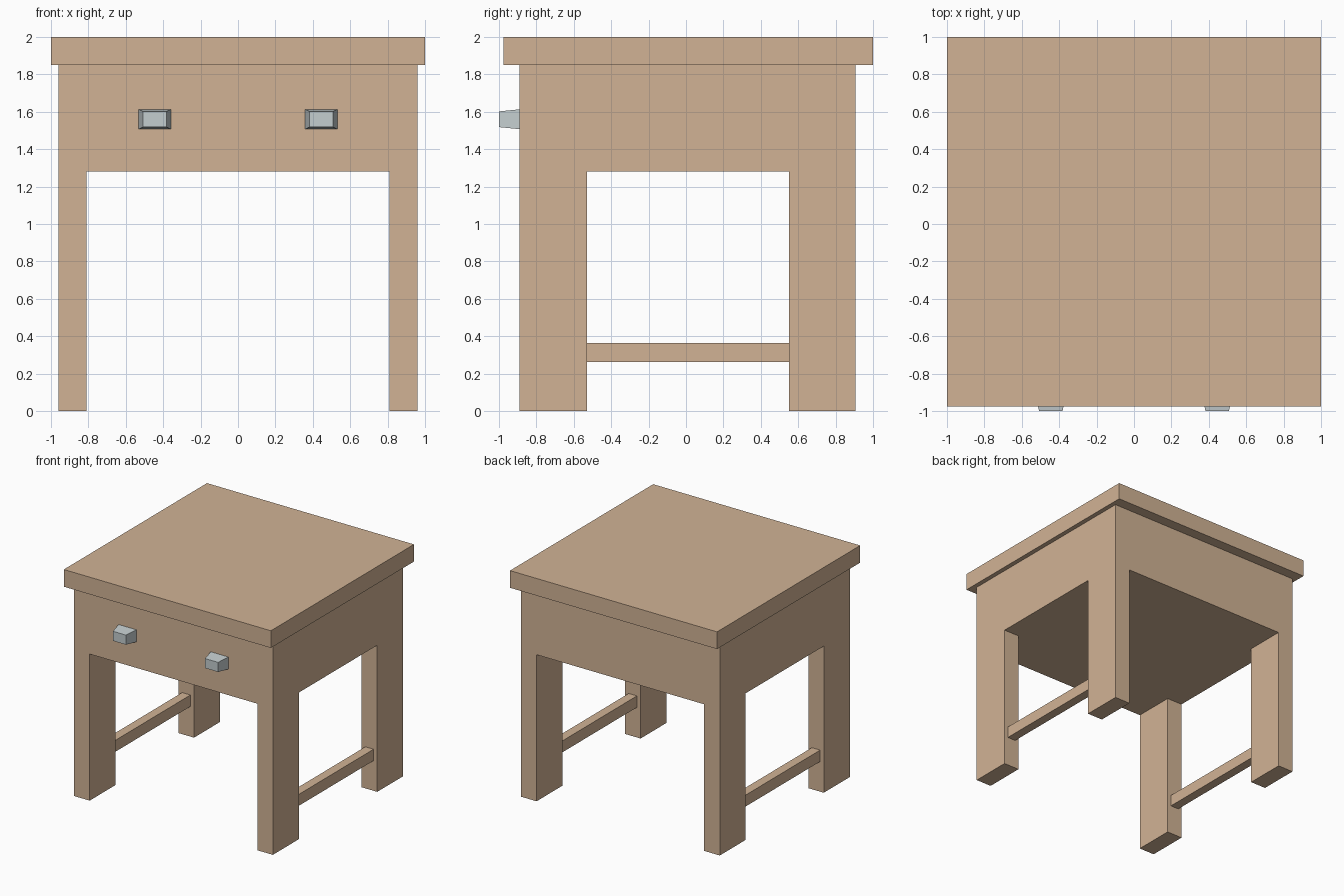
import bpy, bmesh
from mathutils import Vector

if "Cube" in bpy.data.objects:
    bpy.data.objects.remove(bpy.data.objects["Cube"])


def material(name, color):
    m = bpy.data.materials.new(name)
    m.diffuse_color = (*color, 1)
    m.use_nodes = True
    m.node_tree.nodes["Principled BSDF"].inputs["Base Color"].default_value = m.diffuse_color
    return m


wood = material("wood", (0.64, 0.45, 0.30))
metal = material("metal", (0.55, 0.61, 0.62))


def finish(bm, name, mat):
    bmesh.ops.recalc_face_normals(bm, faces=bm.faces[:])
    mesh = bpy.data.meshes.new(name)
    bm.to_mesh(mesh)
    bm.free()
    mesh.materials.append(mat)
    ob = bpy.data.objects.new(name, mesh)
    bpy.context.collection.objects.link(ob)
    return ob


def box_bm(lo, hi):
    lo, hi = Vector(lo), Vector(hi)
    bm = bmesh.new()
    bmesh.ops.create_cube(bm, size=1)
    bmesh.ops.scale(bm, vec=hi - lo, verts=bm.verts)
    bmesh.ops.translate(bm, vec=(lo + hi) / 2, verts=bm.verts)
    return bm


# Overhanging table top
finish(box_bm((-1, -0.975, 1.85), (1, 1, 2)), "table_top", wood)

# Solid drawer case with the four legs extruded flush from its corners
LEG_X, LEG_FRONT, LEG_BACK, CASE_Z = 0.81, -0.53, 0.55, 1.28
bm = box_bm((-0.96, -0.89, CASE_Z), (0.96, 0.905, 1.85))
for co, no in (((-LEG_X, 0, 0), (1, 0, 0)), ((LEG_X, 0, 0), (1, 0, 0)),
               ((0, LEG_FRONT, 0), (0, 1, 0)), ((0, LEG_BACK, 0), (0, 1, 0))):
    bmesh.ops.bisect_plane(bm, geom=bm.verts[:] + bm.edges[:] + bm.faces[:],
                           plane_co=co, plane_no=no)
bm.normal_update()
corners = []
for f in bm.faces:
    c = f.calc_center_median()
    if f.normal.z < -0.9 and abs(c.x) > LEG_X and not LEG_FRONT < c.y < LEG_BACK:
        corners.append(f)
for f in corners:
    new = bmesh.ops.extrude_discrete_faces(bm, faces=[f])["faces"][0]
    for v in new.verts:
        v.co.z = 0
bmesh.ops.remove_doubles(bm, verts=bm.verts[:], dist=0.0001)
bmesh.ops.dissolve_limit(bm, angle_limit=0.01, verts=bm.verts[:], edges=bm.edges[:])
finish(bm, "case_and_legs", wood)

for side, label in ((-1, "left"), (1, "right")):
    # Low stretcher between front and back leg
    x = 0.885 * side
    finish(box_bm((x - 0.04, LEG_FRONT, 0.263), (x + 0.04, LEG_BACK, 0.363)),
           label + "_stretcher", wood)

    # Tapered drawer handle
    x = 0.445 * side
    bm = box_bm((x - 0.086, -1, 1.507), (x + 0.086, -0.89, 1.613))
    for v in bm.verts:
        if v.co.y < -0.95:
            v.co.x = x + (v.co.x - x) * 0.73
            v.co.z = 1.56 + (v.co.z - 1.56) * 0.79
    finish(bm, label + "_handle", metal)
